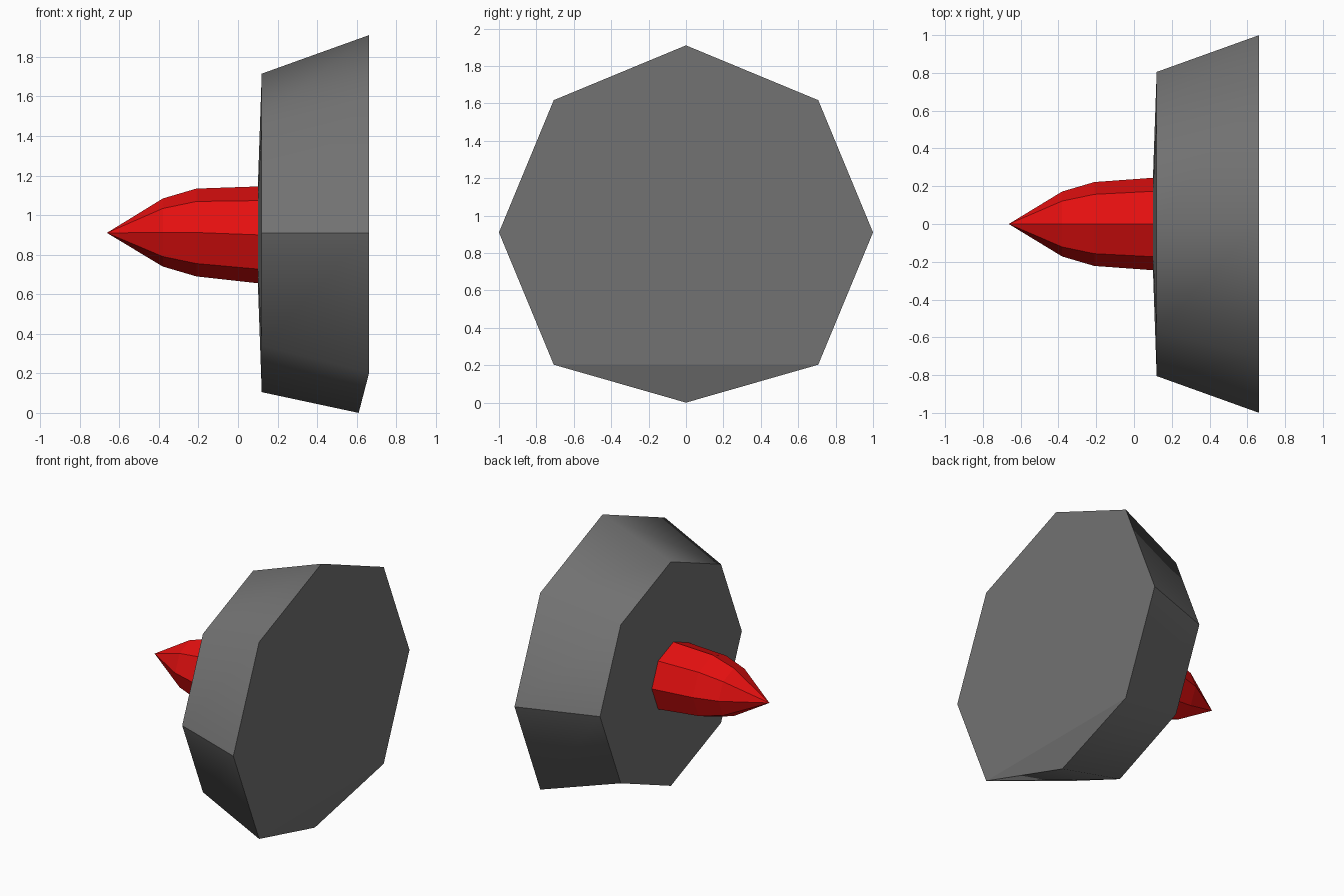
import bpy, bmesh, math

if "Cube" in bpy.data.objects:
    bpy.data.objects.remove(bpy.data.objects["Cube"])

SIDES = 8


def material(name, rgb):
    m = bpy.data.materials.new(name)
    m.diffuse_color = (*rgb, 1.0)
    m.use_nodes = True
    m.node_tree.nodes["Principled BSDF"].inputs["Base Color"].default_value = m.diffuse_color
    return m


def ring(bm, x, radius, z):
    """Octagon around the x axis, first corner at +y, third at the top."""
    return [bm.verts.new((x, radius * math.cos(a), z + radius * math.sin(a)))
            for a in (i * math.tau / SIDES for i in range(SIDES))]


def bridge(bm, a, b):
    for i in range(SIDES):
        j = (i + 1) % SIDES
        bm.faces.new((a[i], a[j], b[j], b[i]))


def finish(bm, name, mat):
    bmesh.ops.recalc_face_normals(bm, faces=bm.faces)
    mesh = bpy.data.meshes.new(name)
    bm.to_mesh(mesh)
    bm.free()
    mesh.materials.append(mat)
    obj = bpy.data.objects.new(name, mesh)
    bpy.context.collection.objects.link(obj)
    return obj


grey = material("dark grey", (0.17, 0.17, 0.17))
red = material("red", (0.78, 0.005, 0.005))

# Tapered body, with its lowest back corner pulled up and forward
bm = bmesh.new()
back = ring(bm, 0.663, 1.0, 0.91)
front = ring(bm, 0.12, 0.805, 0.91)
inner = ring(bm, 0.10, 0.235, 0.90)
back[6].co = (0.61, 0, 0.0)
bridge(bm, back, front)
walls = list(bm.faces)
bridge(bm, front, inner)
bm.faces.new(inner)
bm.faces.new(back[:6] + back[7:])
bm.faces.new(back[5:8])

# Walls blend smoothly above and below the two side corners
for f in walls:
    f.smooth = True
for e in bm.edges:
    e.smooth = all(f in walls for f in e.link_faces)
for i in (0, 4):
    bm.edges.get((back[i], front[i])).smooth = False
finish(bm, "body", grey)

# Pointed nose spike
bm = bmesh.new()
profile = [(0.105, 0.245, 0.90), (-0.21, 0.222, 0.912), (-0.38, 0.172, 0.912)]
rings = [ring(bm, *p) for p in profile]
for a, b in zip(rings, rings[1:]):
    bridge(bm, a, b)
tip = bm.verts.new((-0.663, 0, 0.91))
for i in range(SIDES):
    bm.faces.new((rings[-1][i], rings[-1][(i + 1) % SIDES], tip))
bm.faces.new(rings[0])
finish(bm, "nose_spike", red)
